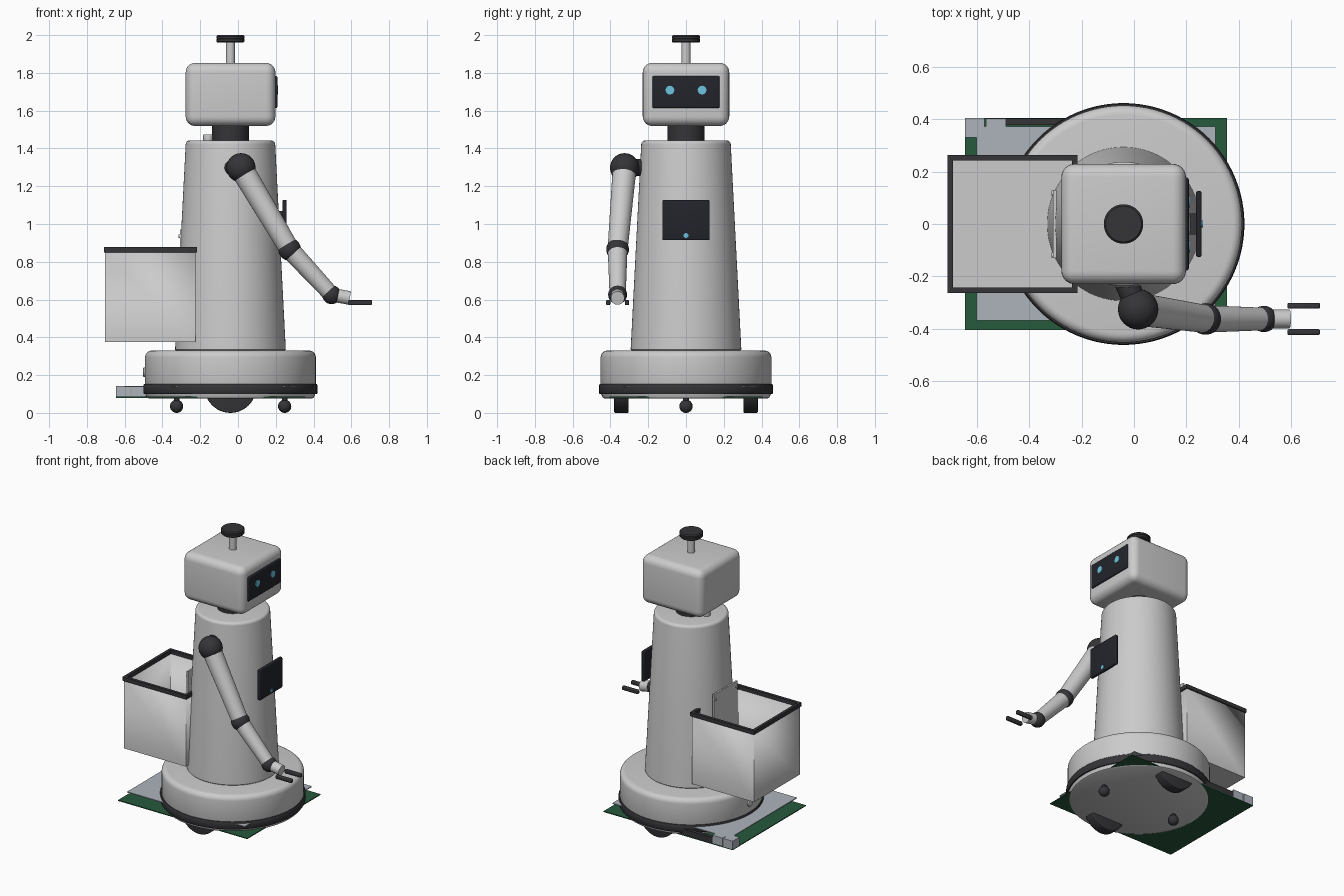
import bpy, bmesh, math
from mathutils import Vector, Matrix

if "Cube" in bpy.data.objects:
    bpy.data.objects.remove(bpy.data.objects["Cube"])

CX = -0.04  # axis of the round body


def material(name, rgb):
    m = bpy.data.materials.new(name)
    m.diffuse_color = (*rgb, 1)
    m.use_nodes = True
    m.node_tree.nodes["Principled BSDF"].inputs["Base Color"].default_value = m.diffuse_color
    return m


DARK = material("dark", (0.035, 0.035, 0.04))
SCREEN = material("screen", (0.017, 0.018, 0.025))
BLUE = material("blue", (0.15, 0.55, 0.75))
GREEN = material("green", (0.02, 0.10, 0.045))
SILVER = material("silver", (0.42, 0.45, 0.5))


def finish(name, bm, mat=None):
    bmesh.ops.recalc_face_normals(bm, faces=bm.faces)
    me = bpy.data.meshes.new(name)
    bm.to_mesh(me)
    bm.free()
    ob = bpy.data.objects.new(name, me)
    bpy.context.collection.objects.link(ob)
    if mat:
        me.materials.append(mat)
    bpy.ops.object.select_all(action='DESELECT')
    ob.select_set(True)
    bpy.context.view_layer.objects.active = ob
    bpy.ops.object.shade_smooth_by_angle(angle=math.radians(35))
    return ob


def box(name, lo, hi, mat=None, bevel=0, segs=4):
    lo, hi = Vector(lo), Vector(hi)
    bm = bmesh.new()
    bmesh.ops.create_cube(bm, size=1, matrix=Matrix.Translation((lo + hi) / 2) @ Matrix.Diagonal((*(hi - lo), 1)))
    if bevel:
        bmesh.ops.bevel(bm, geom=bm.edges[:], offset=bevel, segments=segs, profile=0.5, affect='EDGES')
    return finish(name, bm, mat)


def rod(name, p, q, r1, r2=None, mat=None, bevel=0):
    p, q = Vector(p), Vector(q)
    d = q - p
    bm = bmesh.new()
    bmesh.ops.create_cone(bm, cap_ends=True, segments=48, radius1=r1, radius2=r2 or r1, depth=d.length,
                          matrix=Matrix.Translation((p + q) / 2) @ d.to_track_quat('Z', 'Y').to_matrix().to_4x4())
    if bevel:
        rims = [e for e in bm.edges if any(len(f.verts) > 4 for f in e.link_faces)]
        bmesh.ops.bevel(bm, geom=rims, offset=bevel, segments=3, profile=0.5, affect='EDGES')
    return finish(name, bm, mat)


def ball(name, c, r, mat=DARK):
    bm = bmesh.new()
    bmesh.ops.create_uvsphere(bm, u_segments=32, v_segments=20, radius=r, matrix=Matrix.Translation(c))
    return finish(name, bm, mat)


def lathe(name, profile, mat=None, closed=False, steps=96):
    bm = bmesh.new()
    vs = [bm.verts.new((CX + r, 0, z)) for r, z in profile]
    pairs = list(zip(vs, vs[1:])) + ([(vs[-1], vs[0])] if closed else [])
    edges = [bm.edges.new(e) for e in pairs]
    bmesh.ops.spin(bm, geom=vs + edges, cent=(CX, 0, 0), axis=(0, 0, 1), angle=math.tau, steps=steps)
    bmesh.ops.remove_doubles(bm, verts=bm.verts, dist=1e-5)
    return finish(name, bm, mat)


def arc(r, z, rad, n=5):
    # rounded upper outer corner whose centre is (r, z)
    return [(r + rad * math.cos(i * math.pi / 2 / n), z + rad * math.sin(i * math.pi / 2 / n)) for i in range(n + 1)]


# Mobile base, bumper and tapered torso
lathe("base", [(0, 0.075), (0.43, 0.075), (0.44, 0.08), (0.452, 0.105)] + arc(0.417, 0.295, 0.035) + [(0, 0.33)])
lathe("bumper", [(0.44, 0.1), (0.457, 0.1), (0.461, 0.106), (0.461, 0.146), (0.457, 0.152), (0.44, 0.152)], DARK, True)
lathe("torso", [(0, 0.325), (0.283, 0.325), (0.293, 0.335), (0.292, 0.355)] + arc(0.217, 1.422, 0.02) + [(0, 1.442)])

# Drive wheels and casters
for s, side in ((-1, "right"), (1, "left")):
    rod(side + "_wheel", (CX, s * 0.305, 0.137), (CX, s * 0.38, 0.137), 0.137, mat=DARK, bevel=0.006)
for x, end in ((-0.325, "rear"), (0.247, "front")):
    ball(end + "_caster", (x, 0, 0.035), 0.035)
    rod(end + "_caster_stem", (x, 0, 0.05), (x, 0, 0.08), 0.015, mat=DARK)

# Charging port on the base and stop button on the torso
rod("charging_port", (-0.48, 0, 0.215), (-0.502, 0, 0.215), 0.024, bevel=0.003)
rod("top_button", (-0.157, 0, 1.44), (-0.157, 0, 1.475), 0.027, bevel=0.004)

# Circuit board under the base with its cover and connectors
box("circuit_board", (-0.645, -0.405, 0.08), (0.355, 0.405, 0.086), GREEN)
box("board_cover", (-0.601, -0.367, 0.136), (0.31, 0.372, 0.142), SILVER)
box("corner_connector", (-0.645, 0.33, 0.08), (-0.57, 0.405, 0.143), SILVER)
box("side_connector", (-0.565, 0.37, 0.086), (-0.487, 0.403, 0.142), SILVER)
box("pin_strip", (-0.487, 0.378, 0.086), (-0.19, 0.403, 0.125), DARK)

# Neck, head, face and antenna
rod("neck", (CX, 0, 1.43), (CX, 0, 1.53), 0.097, mat=DARK)
box("head", (-0.277, -0.229, 1.519), (0.198, 0.229, 1.853), bevel=0.05, segs=6)
box("face_screen", (0.183, -0.178, 1.613), (0.209, 0.178, 1.784), SCREEN, 0.01)
for s, side in ((-1, "right"), (1, "left")):
    rod(side + "_eye", (0.2, s * 0.085, 1.709), (0.213, s * 0.085, 1.709), 0.023, mat=BLUE)
rod("mast", (CX, 0, 1.84), (CX, 0, 1.97), 0.024)
lathe("sensor_puck", [(0, 1.96), (0.068, 1.96), (0.075, 1.967), (0.075, 1.979), (0.07, 1.981), (0.075, 1.983),
                      (0.075, 1.993), (0.068, 2.0), (0, 2.0)], DARK, steps=48)

# Chest tablet
box("tablet_mount", (0.17, -0.04, 0.97), (0.24, 0.04, 1.07), DARK)
box("tablet", (0.236, -0.125, 0.914), (0.258, 0.125, 1.127), SCREEN, 0.006, 3)
rod("tablet_light", (0.25, 0, 0.939), (0.263, 0, 0.939), 0.013, mat=BLUE)

# Arm with gripper
shoulder, elbow, wrist = Vector((0.016, -0.325, 1.298)), Vector((0.273, -0.362, 0.866)), Vector((0.495, -0.362, 0.626))
palm = Vector((0.592, -0.362, 0.608))
ball("shoulder_joint", shoulder, 0.077)
ball("elbow_joint", elbow, 0.06)
ball("wrist_joint", wrist, 0.05)
rod("upper_arm", shoulder, elbow, 0.063, 0.053)
rod("forearm", elbow, wrist, 0.052, 0.043)
rod("palm", wrist, palm, 0.036)
rod("shoulder_axle", (CX, -0.2, 1.298), shoulder, 0.045, mat=DARK)
for s, side in ((-1, "outer"), (1, "inner")):
    y = -0.362 + s * 0.05
    box(side + "_finger", (0.585, y - 0.011, 0.57), (0.709, y + 0.011, 0.597), DARK, 0.006, 3)

# Open basket with rim, and the plate that fixes it to the torso
bm = bmesh.new()
bmesh.ops.create_cube(bm, size=1, matrix=Matrix.Translation((-0.465, 0, 0.615)) @ Matrix.Diagonal((0.48, 0.51, 0.48, 1)))
bmesh.ops.delete(bm, geom=[f for f in bm.faces if f.normal.z > 0.5], context='FACES')
basket = finish("basket", bm)
wall = basket.modifiers.new("wall", 'SOLIDIFY')
wall.thickness = 0.014
wall.offset = -1
x0, x1, yr, w = -0.71, -0.216, 0.263, 0.02
for name, lo, hi in (("rear", (x0, -yr), (x0 + w, yr)), ("front", (x1 - w, -yr), (x1, yr)),
                     ("right", (x0 + w, -yr), (x1 - w, w - yr)), ("left", (x0 + w, yr - w), (x1 - w, yr))):
    box(name + "_basket_rim", (*lo, 0.85), (*hi, 0.877), DARK)
box("basket_plate", (-0.308, -0.13, 0.42), (-0.296, 0.13, 0.972))
for s, side in ((-1, "right"), (1, "left")):
    rod(side + "_plate_bolt", (-0.3, s * 0.118, 0.935), (-0.314, s * 0.118, 0.935), 0.01)
